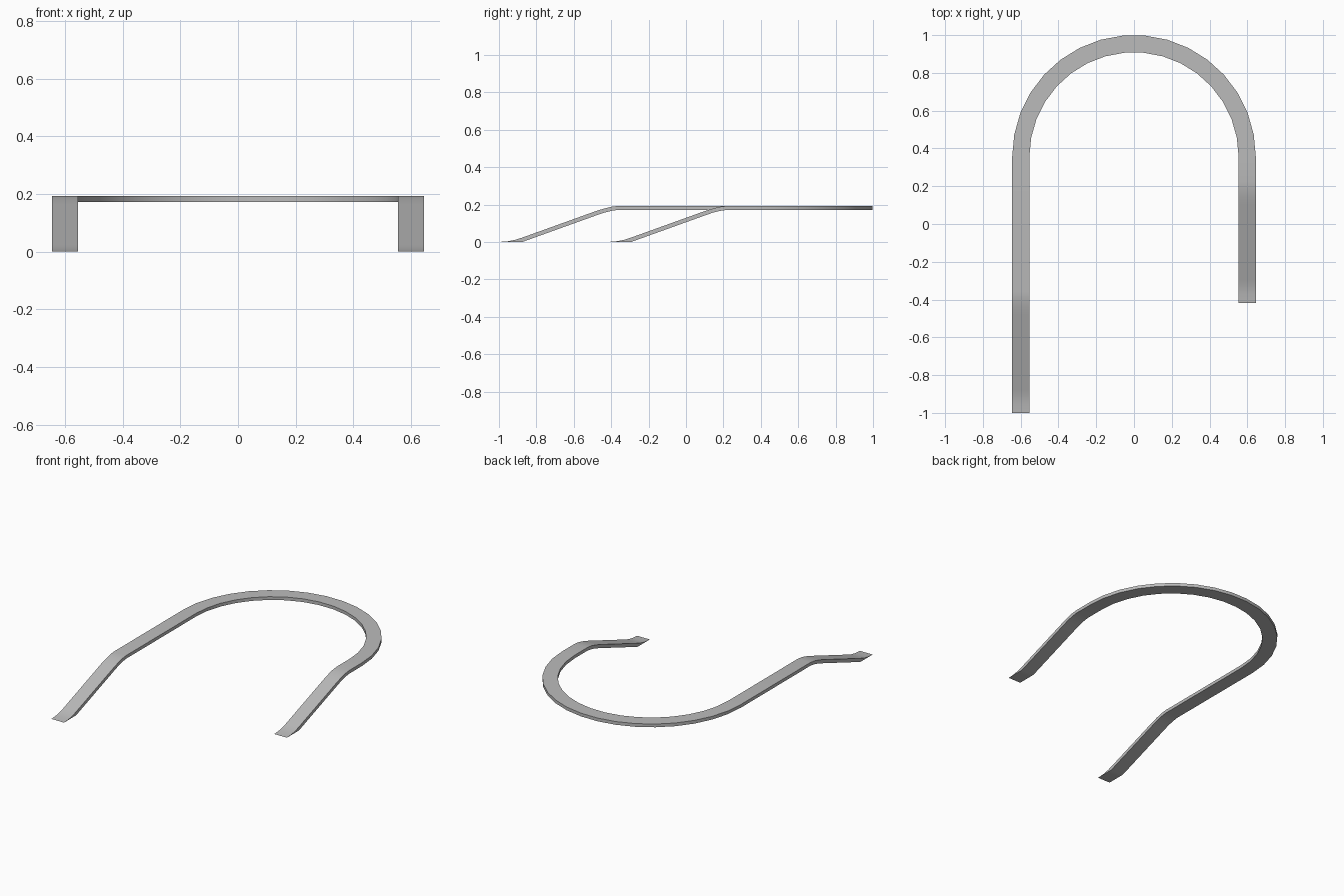
import bpy
import bmesh
import math

cube = bpy.data.objects.get("Cube")
if cube:
    bpy.data.objects.remove(cube, do_unlink=True)

OUTER, INNER = 0.645, 0.554   # half widths of the U-shaped track
BEND_Y, SEGMENTS = 0.355, 17
TOP, BOTTOM = 0.193, 0.172
# Ramp profile: distance from the foot tip, top height, bottom height
RAMP = [(0, 0, 0), (0.05, 0.004, 0), (0.09, 0.012, 0), (0.125, 0.0235, 0),
        (0.52, 0.1657, 0.142), (0.56, 0.178, 0.156),
        (0.6, 0.188, 0.166), (0.64, TOP, BOTTOM)]

grey = bpy.data.materials.new("plain grey")
grey.use_nodes = True
colour = (0.5, 0.5, 0.5, 1)
grey.diffuse_color = colour
grey.node_tree.nodes["Principled BSDF"].inputs["Base Color"].default_value = colour


def section(bm, x_out, y_out, x_in, y_in, top, bottom):
    """One rectangular cross-section of the track."""
    return [bm.verts.new(p) for p in ((x_out, y_out, bottom), (x_out, y_out, top),
                                      (x_in, y_in, top), (x_in, y_in, bottom))]


def ramp(bm, side, tip_y):
    return [section(bm, side * OUTER, tip_y + d, side * INNER, tip_y + d, t, b)
            for d, t, b in RAMP]


bm = bmesh.new()
# Short ramp on the left, round bend at the back, long ramp on the right
sections = ramp(bm, 1, -0.418)
for i in range(SEGMENTS + 1):
    a = math.pi * i / SEGMENTS
    c, s = math.cos(a), math.sin(a)
    sections.append(section(bm, OUTER * c, BEND_Y + OUTER * s,
                            INNER * c, BEND_Y + INNER * s, TOP, BOTTOM))
sections += reversed(ramp(bm, -1, -1.0))

# Skin the sections; the feet taper to a sharp edge
for a, b in zip(sections, sections[1:]):
    for i in range(4):
        j = (i + 1) % 4
        bm.faces.new((a[i], a[j], b[j], b[i]))
bmesh.ops.remove_doubles(bm, verts=bm.verts[:], dist=0.0001)
bmesh.ops.recalc_face_normals(bm, faces=bm.faces[:])

mesh = bpy.data.meshes.new("curved_track")
bm.to_mesh(mesh)
bm.free()
mesh.materials.append(grey)
track = bpy.data.objects.new("curved_track", mesh)
bpy.context.collection.objects.link(track)

bpy.ops.object.select_all(action="DESELECT")
track.select_set(True)
bpy.context.view_layer.objects.active = track
bpy.ops.object.shade_smooth_by_angle(angle=math.radians(30))
